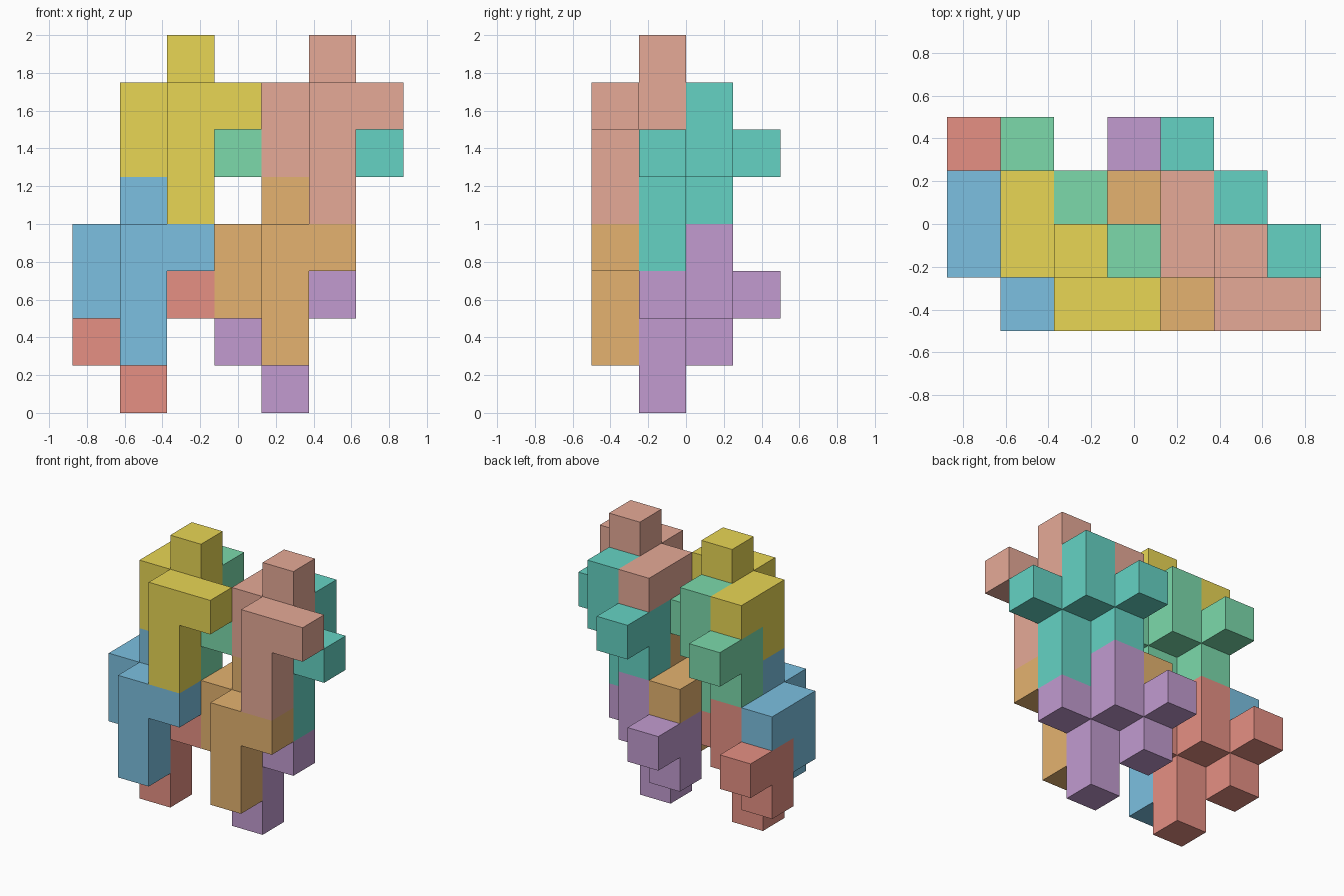
import bpy, bmesh
from mathutils import Vector

if "Cube" in bpy.data.objects:
    bpy.data.objects.remove(bpy.data.objects["Cube"])

U = 0.25                                  # edge of one cube cell
ORIGIN = Vector((-0.875, -0.5, 0.0))      # corner of cell (0, 0, 0)

# One nine-cell piece, relative to its centre cell; all eight pieces are copies
PIECE = [(0, 0, 0), (0, 0, 1), (0, -1, 0), (-1, 0, 0), (0, -1, -1),
         (0, -1, -2), (1, -1, 0), (-1, 1, 0), (-1, 0, -1)]


def add_piece(name, centre, color):
    cells = {tuple(a + b for a, b in zip(c, centre)) for c in PIECE}
    bm = bmesh.new()
    for cell in cells:
        for axis in range(3):
            for side in (0, 1):
                near = list(cell)
                near[axis] += 2 * side - 1
                if tuple(near) in cells:
                    continue              # no wall between cells of one piece
                u, v = (axis + 1) % 3, (axis + 2) % 3
                quad = []
                for du, dv in ((0, 0), (1, 0), (1, 1), (0, 1)):
                    p = Vector(cell)
                    p[axis] += side
                    p[u] += du
                    p[v] += dv
                    quad.append(bm.verts.new(ORIGIN + p * U))
                bm.faces.new(quad if side else quad[::-1])
    bmesh.ops.remove_doubles(bm, verts=bm.verts, dist=1e-4)
    bmesh.ops.dissolve_limit(bm, angle_limit=0.01, verts=bm.verts, edges=bm.edges)
    mesh = bpy.data.meshes.new(name)
    bm.to_mesh(mesh)
    bm.free()
    mat = bpy.data.materials.new(name + "_color")
    mat.diffuse_color = (*color, 1)
    mat.use_nodes = True
    mat.node_tree.nodes["Principled BSDF"].inputs["Base Color"].default_value = mat.diffuse_color
    mesh.materials.append(mat)
    bpy.context.collection.objects.link(bpy.data.objects.new(name, mesh))


# Front and back pieces, lower and upper, left and right
COLORS = {
    "front_lower_left": (0.20, 0.53, 0.75), "back_lower_left": (0.79, 0.28, 0.23),
    "front_upper_left": (0.81, 0.67, 0.09), "back_upper_left": (0.20, 0.70, 0.41),
    "front_lower_right": (0.78, 0.45, 0.16), "back_lower_right": (0.54, 0.33, 0.63),
    "front_upper_right": (0.79, 0.40, 0.31), "back_upper_right": (0.13, 0.65, 0.55),
}
for name, color in COLORS.items():
    depth, level, side = name.split("_")
    back, upper, right = depth == "back", level == "upper", side == "right"
    centre = (1 + upper + 3 * right, 1 + back, 3 + 3 * upper - back)
    add_piece(name + "_piece", centre, color)
